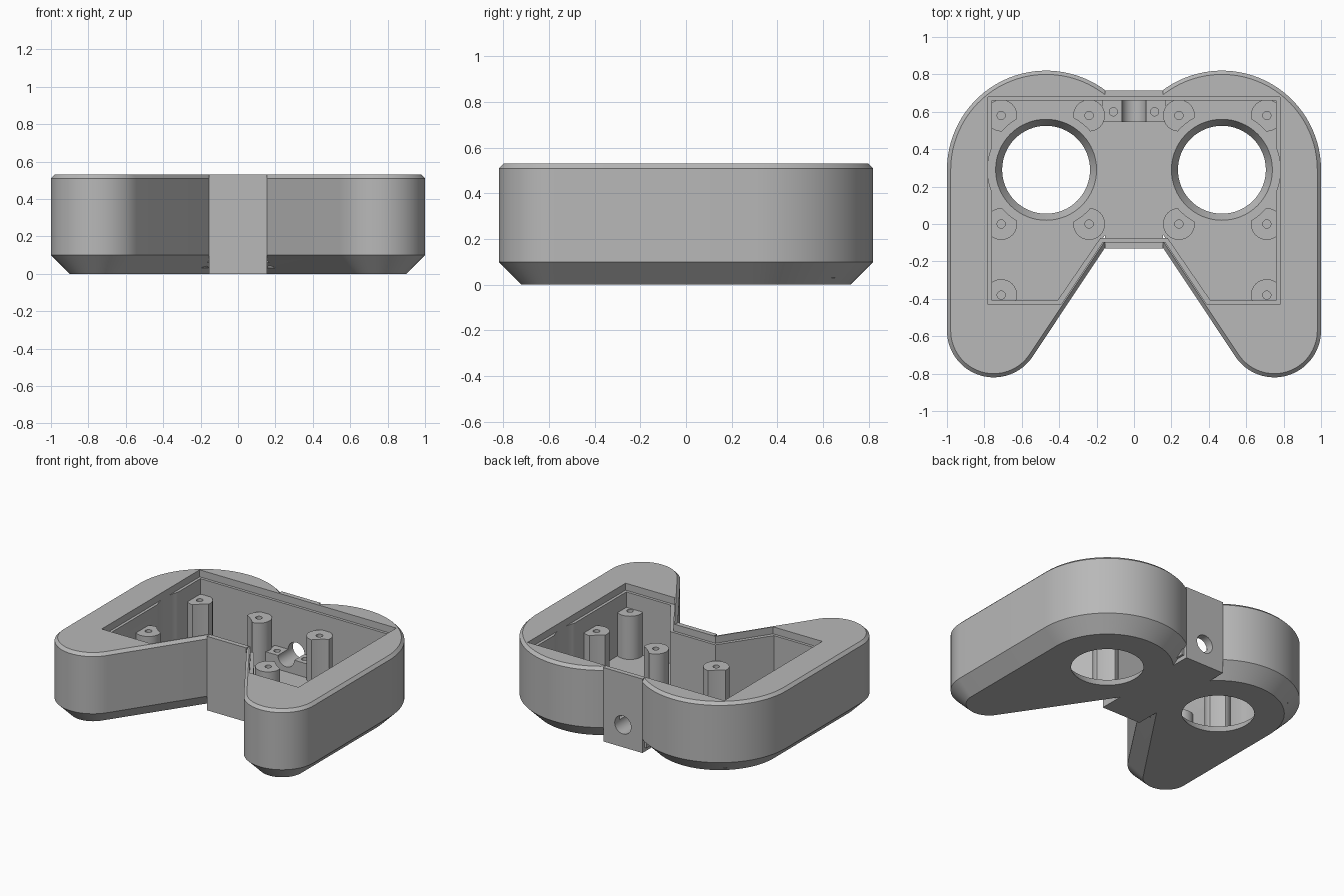
import bpy, bmesh
from math import cos, sin, radians, pi
from mathutils import Matrix

if "Cube" in bpy.data.objects:
    bpy.data.objects.remove(bpy.data.objects["Cube"], do_unlink=True)

HEIGHT, FLOOR, LEDGE, POST_TOP = 0.53, 0.06, 0.48, 0.37
CABLE_Z = 0.16
STICK = (0.47, 0.29)

grey = bpy.data.materials.new("shell grey")
grey.use_nodes = True
grey.diffuse_color = (0.48, 0.48, 0.48, 1)
grey.node_tree.nodes["Principled BSDF"].inputs["Base Color"].default_value = grey.diffuse_color


def make_object(name, bm):
    bmesh.ops.recalc_face_normals(bm, faces=bm.faces)
    mesh = bpy.data.meshes.new(name)
    bm.to_mesh(mesh)
    bm.free()
    mesh.materials.append(grey)
    obj = bpy.data.objects.new(name, mesh)
    bpy.context.collection.objects.link(obj)
    return obj


def loft(name, rings):
    """Closed solid through stacked rings of equal point count."""
    bm = bmesh.new()
    loops = [[bm.verts.new(p) for p in ring] for ring in rings]
    n = len(loops[0])
    for low, high in zip(loops, loops[1:]):
        for i in range(n):
            j = (i + 1) % n
            bm.faces.new((low[i], low[j], high[j], high[i]))
    bm.faces.new(loops[0][::-1])
    bm.faces.new(loops[-1])
    return make_object(name, bm)


def prism(name, outline, z0, z1):
    return loft(name, [[(x, y, z) for x, y in outline] for z in (z0, z1)])


def box(name, x, y0, y1, z0, z1):
    return prism(name, [(-x, y0), (x, y0), (x, y1), (-x, y1)], z0, z1)


def cone(name, x, y, z0, z1, r0, r1, segments=32):
    def ring(r, z):
        return [(x + r * cos(2 * pi * i / segments), y + r * sin(2 * pi * i / segments), z)
                for i in range(segments)]
    return loft(name, [ring(r0, z0), ring(r1, z1)])


def combine(target, tool, operation):
    """Apply a boolean to the target and delete the tool."""
    tool.hide_render = True
    mod = target.modifiers.new(operation, 'BOOLEAN')
    mod.operation, mod.solver, mod.object = operation, 'EXACT', tool
    bpy.context.view_layer.objects.active = target
    bpy.ops.object.modifier_apply(modifier=mod.name)
    bpy.data.objects.remove(tool, do_unlink=True)


def add(tool):
    combine(shell, tool, 'UNION')


def cut(tool):
    combine(shell, tool, 'DIFFERENCE')


def arc(cx, cy, r, start, end, steps):
    angles = [radians(start + (end - start) * i / steps) for i in range(steps + 1)]
    return [(cx + r * cos(a), cy + r * sin(a)) for a in angles]


def grip(name, side):
    """Rounded half of the body with a deep lower and a fine upper chamfer."""
    rings = []
    for inset, z in ((0.1, 0), (0, 0.1), (0, HEIGHT - 0.02), (0.02, HEIGHT)):
        outline = arc(-STICK[0], STICK[1], 0.53 - inset, -12, 180, 48)
        outline += arc(-0.75, -0.57, 0.25 - inset, 180, 326.6, 32)
        rings.append([(-side * x, y, z) for x, y in outline])
    return loft(name, rings)


def mirrored(half):
    return half + [(-x, y) for x, y in reversed(half)]


# Outer body: two grips joined by a straight bridge
shell = grip("controller_shell", 1)
add(grip("right_grip", -1))
add(box("bridge", 0.155, -0.13, 0.715, 0, HEIGHT))

# Open interior and the recessed ledge for the lid
cut(prism("cavity", mirrored([(0.18, -0.075), (0.41, -0.41), (0.76, -0.41), (0.76, 0.66)]),
          FLOOR, 0.6))
cut(prism("lid_recess", mirrored([(0.167, -0.095), (0.39, -0.43), (0.78, -0.43), (0.78, 0.68)]),
          LEDGE, 0.6))

# Screw posts and the cable clamp block
posts = [(s * x, y) for s in (-1, 1)
         for x, y in ((0.71, 0.58), (0.24, 0.58), (0.71, 0), (0.24, 0), (0.71, -0.38))]
for x, y in posts:
    add(cone("screw_post", x, y, 0.03, POST_TOP, 0.085, 0.085))
add(box("cable_clamp", 0.17, 0.545, 0.69, 0.03, CABLE_Z))

# Thumbstick clearance and tapered floor openings
for s in (-1, 1):
    x, y = s * STICK[0], STICK[1]
    cut(cone("stick_clearance", x, y, FLOOR, LEDGE, 0.313, 0.313, 96))
    slope = 0.035 / FLOOR
    cut(cone("stick_opening", x, y, -0.02, FLOOR + 0.02,
             0.235 - 0.02 * slope, 0.27 + 0.02 * slope, 64))

# Screw holes
for x, y in posts:
    cut(cone("post_hole", x, y, 0.12, 0.45, 0.022, 0.022, 20))
for x in (-0.11, 0.11):
    cut(cone("clamp_hole", x, 0.6, 0.08, 0.3, 0.022, 0.022, 20))

# Cable passage through the rear wall
cable = cone("cable_hole", 0, 0, -0.2, 0.2, 0.065, 0.065, 40)
cable.data.transform(Matrix.Translation((0, 0.7, CABLE_Z)) @ Matrix.Rotation(pi / 2, 4, 'X'))
cut(cable)

# Smooth curved walls, keep crisp edges
bpy.ops.object.select_all(action='DESELECT')
shell.select_set(True)
bpy.context.view_layer.objects.active = shell
bpy.ops.object.shade_smooth_by_angle(angle=radians(25))
